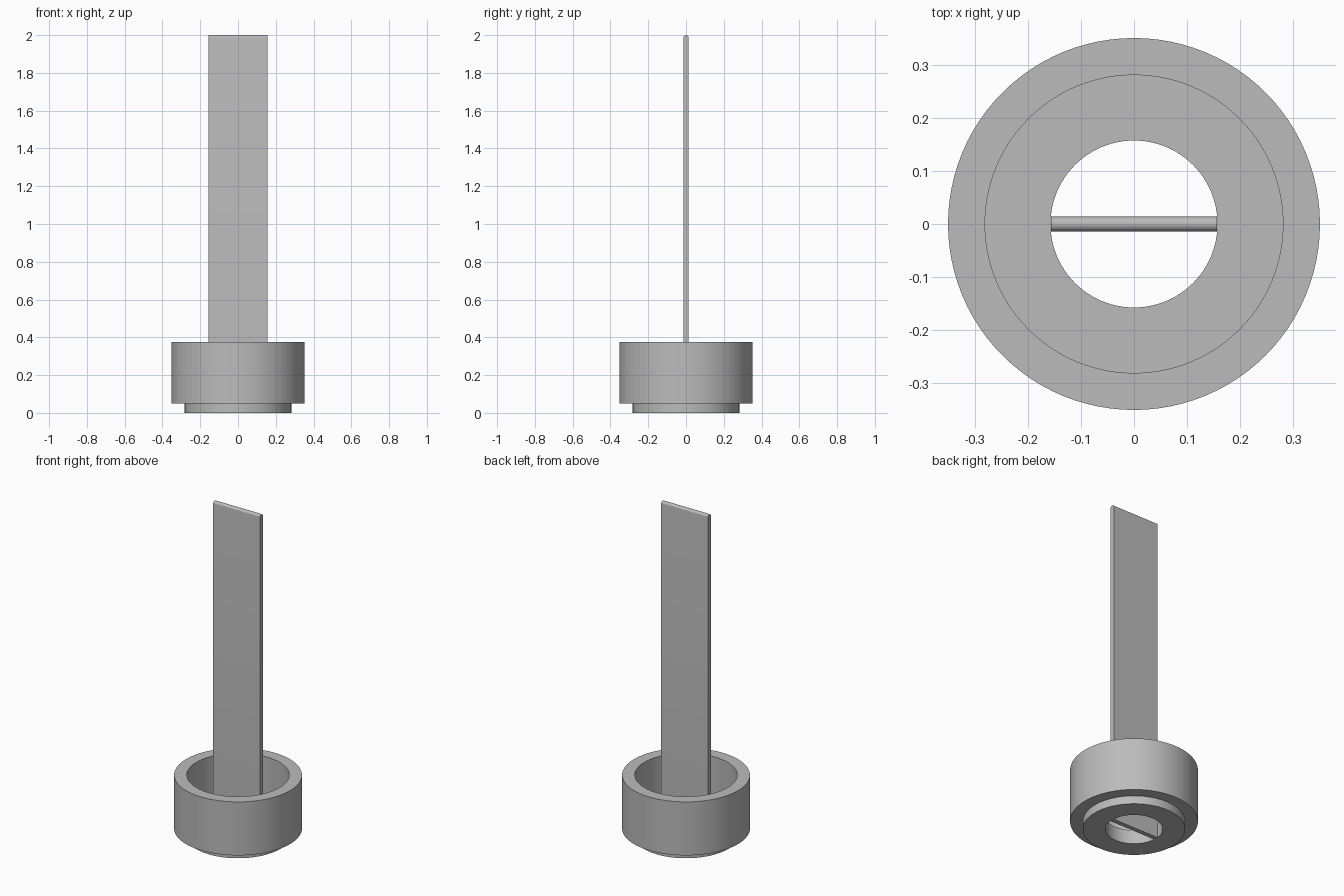
import bpy
import bmesh
import math

cube = bpy.data.objects.get("Cube")
if cube:
    bpy.data.objects.remove(cube, do_unlink=True)

# One plain grey for everything
grey = bpy.data.materials.new("plain grey")
grey.use_nodes = True
colour = (0.5, 0.5, 0.5, 1)
grey.diffuse_color = colour
grey.node_tree.nodes["Principled BSDF"].inputs["Base Color"].default_value = colour


def add_object(name, bm):
    bmesh.ops.recalc_face_normals(bm, faces=bm.faces)
    mesh = bpy.data.meshes.new(name)
    bm.to_mesh(mesh)
    bm.free()
    mesh.materials.append(grey)
    obj = bpy.data.objects.new(name, mesh)
    bpy.context.collection.objects.link(obj)
    bpy.ops.object.select_all(action="DESELECT")
    obj.select_set(True)
    bpy.context.view_layer.objects.active = obj
    bpy.ops.object.shade_smooth_by_angle(angle=math.radians(30))
    return obj


def lathe(name, profile, steps=96):
    """Spin a closed (radius, height) outline around z."""
    bm = bmesh.new()
    verts = [bm.verts.new((r, 0, z)) for r, z in profile]
    edges = [bm.edges.new((a, b)) for a, b in zip(verts, verts[1:] + verts[:1])]
    bmesh.ops.spin(bm, geom=verts + edges, cent=(0, 0, 0), axis=(0, 0, 1),
                   angle=math.tau, steps=steps, use_merge=True)
    bmesh.ops.remove_doubles(bm, verts=bm.verts, dist=0.0001)
    return add_object(name, bm)


# Cup with a stepped foot and a round hole through its floor
outer, inner, hole = 0.352, 0.282, 0.158
rim, floor, step = 0.375, 0.085, 0.05
lathe("cup", [(hole, 0), (inner, 0), (inner, step), (outer, step),
              (outer, rim), (inner, rim), (inner, floor), (hole, floor)])

# Thin upright blade with a rounded top edge, standing in the hole
half_width, radius, height = 0.157, 0.014, 2.0
outline = [(-radius, 0), (radius, 0)]
for i in range(13):
    a = math.pi * i / 12
    outline.append((radius * math.cos(a), height - radius + radius * math.sin(a)))
bm = bmesh.new()
face = bm.faces.new([bm.verts.new((-half_width, y, z)) for y, z in outline])
extruded = bmesh.ops.extrude_face_region(bm, geom=[face], use_keep_orig=True)
moved = [v for v in extruded["geom"] if isinstance(v, bmesh.types.BMVert)]
bmesh.ops.translate(bm, verts=moved, vec=(2 * half_width, 0, 0))
add_object("blade", bm)
